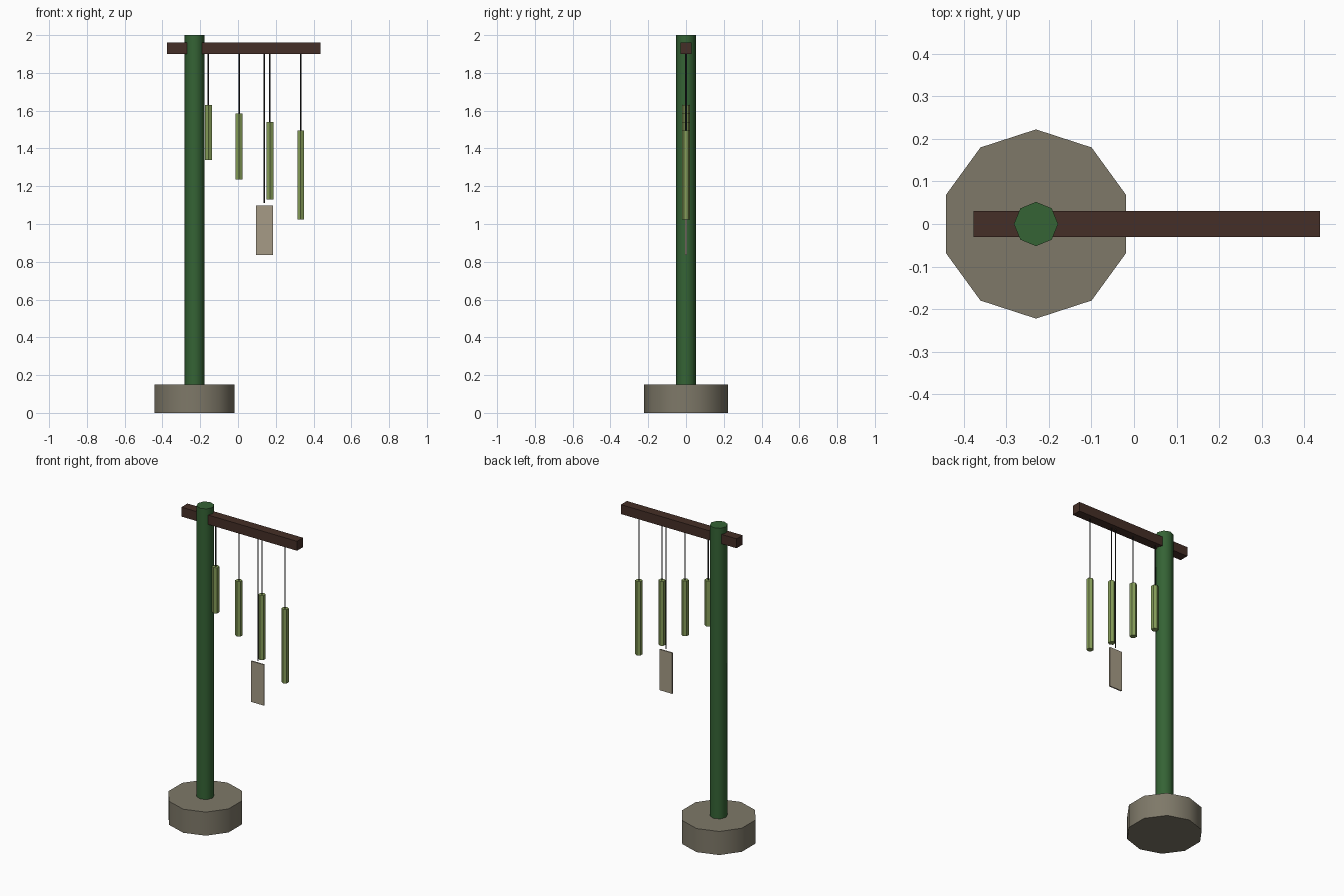
import bpy
import math

if "Cube" in bpy.data.objects:
    bpy.data.objects.remove(bpy.data.objects["Cube"])


def material(name, rgb):
    m = bpy.data.materials.new(name)
    m.diffuse_color = (*rgb, 1)
    m.use_nodes = True
    m.node_tree.nodes["Principled BSDF"].inputs["Base Color"].default_value = m.diffuse_color
    return m


STONE = material("stone", (0.21, 0.19, 0.14))
GREEN = material("green_paint", (0.035, 0.125, 0.035))
WOOD = material("dark_wood", (0.06, 0.028, 0.02))
BAMBOO = material("bamboo", (0.24, 0.34, 0.10))
CORD = material("cord", (0.02, 0.02, 0.02))
SAIL = material("sail_wood", (0.38, 0.33, 0.24))


def finish(name, mat):
    ob = bpy.context.object
    ob.name = name
    ob.data.materials.append(mat)
    return ob


def rod(name, x, z0, z1, r, sides, mat, smooth=False):
    bpy.ops.mesh.primitive_cylinder_add(vertices=sides, radius=r, depth=z1 - z0,
                                        location=(x, 0, (z0 + z1) / 2))
    ob = finish(name, mat)
    if smooth:
        bpy.ops.object.shade_smooth_by_angle(angle=math.radians(50))
    return ob


def box(name, x0, x1, depth, z0, z1, mat):
    bpy.ops.mesh.primitive_cube_add(size=1, location=((x0 + x1) / 2, 0, (z0 + z1) / 2))
    ob = finish(name, mat)
    ob.scale = (x1 - x0, depth, z1 - z0)
    bpy.ops.object.transform_apply(location=False, rotation=False, scale=True)
    return ob


# Stand
POLE_X = -0.23
BEAM_Z = 1.90
rod("base", POLE_X, 0, 0.15, 0.222, 10, STONE, True)
rod("pole", POLE_X, 0.14, 2.0, 0.052, 8, GREEN, True)
box("crossbeam", -0.377, 0.437, 0.06, BEAM_Z, 1.96, WOOD)

# Four chimes, each lower and longer than the last
for i in range(4):
    x = -0.157 + 0.163 * i
    top = 1.63 - 0.045 * i
    length = 0.29 + 0.06 * i
    rod(f"chime_tube_{i + 1}", x, top - length, top, 0.021, 6, BAMBOO)
    rod(f"chime_cord_{i + 1}", x, top - 0.005, BEAM_Z + 0.005, 0.004, 4, CORD)

# Wind sail on its own cord
rod("sail_cord", 0.14, 1.11, BEAM_Z + 0.005, 0.004, 4, CORD)
box("wind_sail", 0.095, 0.185, 0.008, 0.837, 1.097, SAIL)
